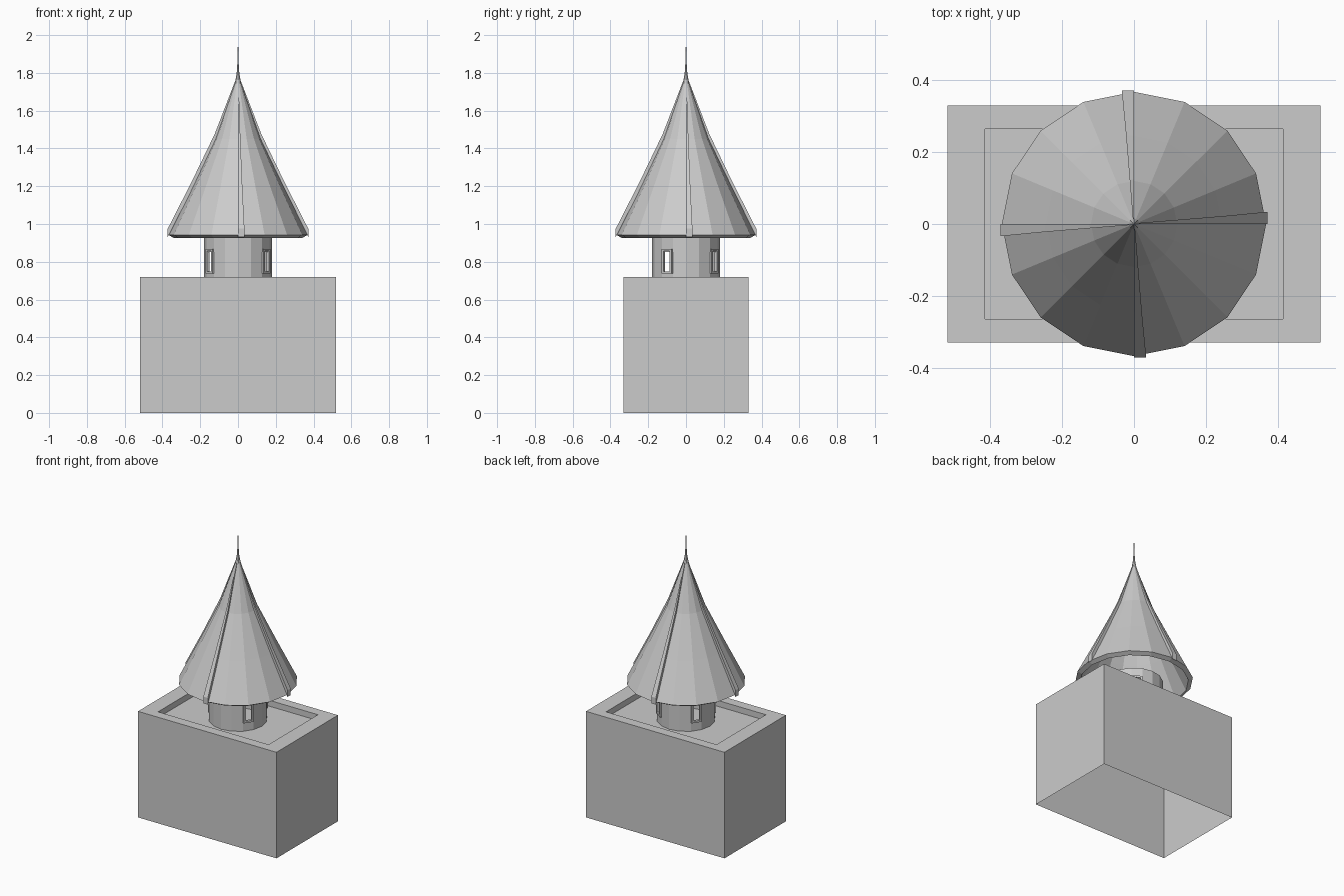
import bpy, bmesh
from math import cos, sin, radians, tau
from mathutils import Matrix

if "Cube" in bpy.data.objects:
    bpy.data.objects.remove(bpy.data.objects["Cube"])


def finish(bm, name, fix=True):
    if fix:
        bmesh.ops.recalc_face_normals(bm, faces=bm.faces)
    me = bpy.data.meshes.new(name)
    bm.to_mesh(me)
    bm.free()
    ob = bpy.data.objects.new(name, me)
    bpy.context.collection.objects.link(ob)
    return ob


def lathe(bm, profile, n):
    """Faceted surface of revolution; zero radius collapses to a tip."""
    rings = []
    for r, z in profile:
        if r == 0:
            rings.append([bm.verts.new((0, 0, z))] * n)
        else:
            rings.append([bm.verts.new((r * cos(tau * i / n), r * sin(tau * i / n), z))
                          for i in range(n)])
    faces = []
    for a, b in zip(rings, rings[1:]):
        row = []
        for i in range(n):
            j = (i + 1) % n
            row.append(bm.faces.new(list(dict.fromkeys((a[i], a[j], b[j], b[i])))))
        faces.append(row)
    return faces


# base block: open underneath, shallow tray in the top
bm = bmesh.new()
loops = []
for x, y, z in ((.52, .33, 0), (.52, .33, .72), (.415, .265, .72), (.415, .265, .68)):
    loops.append([bm.verts.new((sx * x, sy * y, z))
                  for sx, sy in ((-1, -1), (1, -1), (1, 1), (-1, 1))])
for a, b in zip(loops, loops[1:]):
    for i in range(4):
        j = (i + 1) % 4
        bm.faces.new((a[i], a[j], b[j], b[i]))
bm.faces.new(loops[-1])
finish(bm, "base_block")

# round turret: 16 facets, four of them pierced by windows
windows = (2, 6, 9, 14)
bm = bmesh.new()
bands = lathe(bm, ((.18, .68), (.18, .737), (.18, .868), (.18, .927)), 16)
holes = [bands[1][i] for i in windows]
bmesh.ops.inset_individual(bm, faces=holes, thickness=.013)
bmesh.ops.delete(bm, geom=holes, context='FACES')
turret = finish(bm, "turret_wall")
mod = turret.modifiers.new("wall", 'SOLIDIFY')
mod.thickness = .015
mod.offset = -1

# window frames: four bars around each opening
bm = bmesh.new()
for k in windows:
    place = Matrix.Rotation(radians(22.5 * k + 11.25), 4, 'Z')
    for y, z, w, h in ((-.026, .8025, .012, .13), (.026, .8025, .012, .13),
                       (0, .743, .064, .012), (0, .862, .064, .012)):
        m = place @ Matrix.Translation((.177, y, z)) @ Matrix.Diagonal((.016, w, h, 1))
        bmesh.ops.create_cube(bm, size=1, matrix=m)
finish(bm, "window_frames")

# flared roof shell with a bevelled lip
bm = bmesh.new()
lathe(bm, ((0, 1.70), (.10, 1.43), (.22, 1.17), (.34, .926), (.368, .942),
           (.245, 1.19), (.12, 1.45), (.012, 1.755), (0, 1.755)), 16)
finish(bm, "roof")

# four tapering ribs, each beside an axis of the roof
stations = ((.372, .93, .975, .034), (.247, 1.175, 1.22, .022),
            (.124, 1.43, 1.475, .012), (.012, 1.72, 1.765, .003))
bm = bmesh.new()
for k in range(4):
    m = Matrix.Rotation(radians(90 * k), 4, 'Z')
    prev = None
    for r, lo, hi, w in stations:
        ring = [bm.verts.new(m @ Matrix.Translation((r, y, z)).translation)
                for y, z in ((0, lo), (w, lo), (w, hi), (0, hi))]
        if prev:
            for i in range(4):
                j = (i + 1) % 4
                bm.faces.new((prev[i], prev[j], ring[j], ring[i]))
        else:
            bm.faces.new(ring)
        prev = ring
    bm.faces.new(prev)
finish(bm, "roof_ribs")

# needle spire
bm = bmesh.new()
lathe(bm, ((0, 1.73), (.016, 1.745), (.013, 1.765), (.007, 1.80), (.003, 1.86), (0, 2.0)), 8)
finish(bm, "spire")
